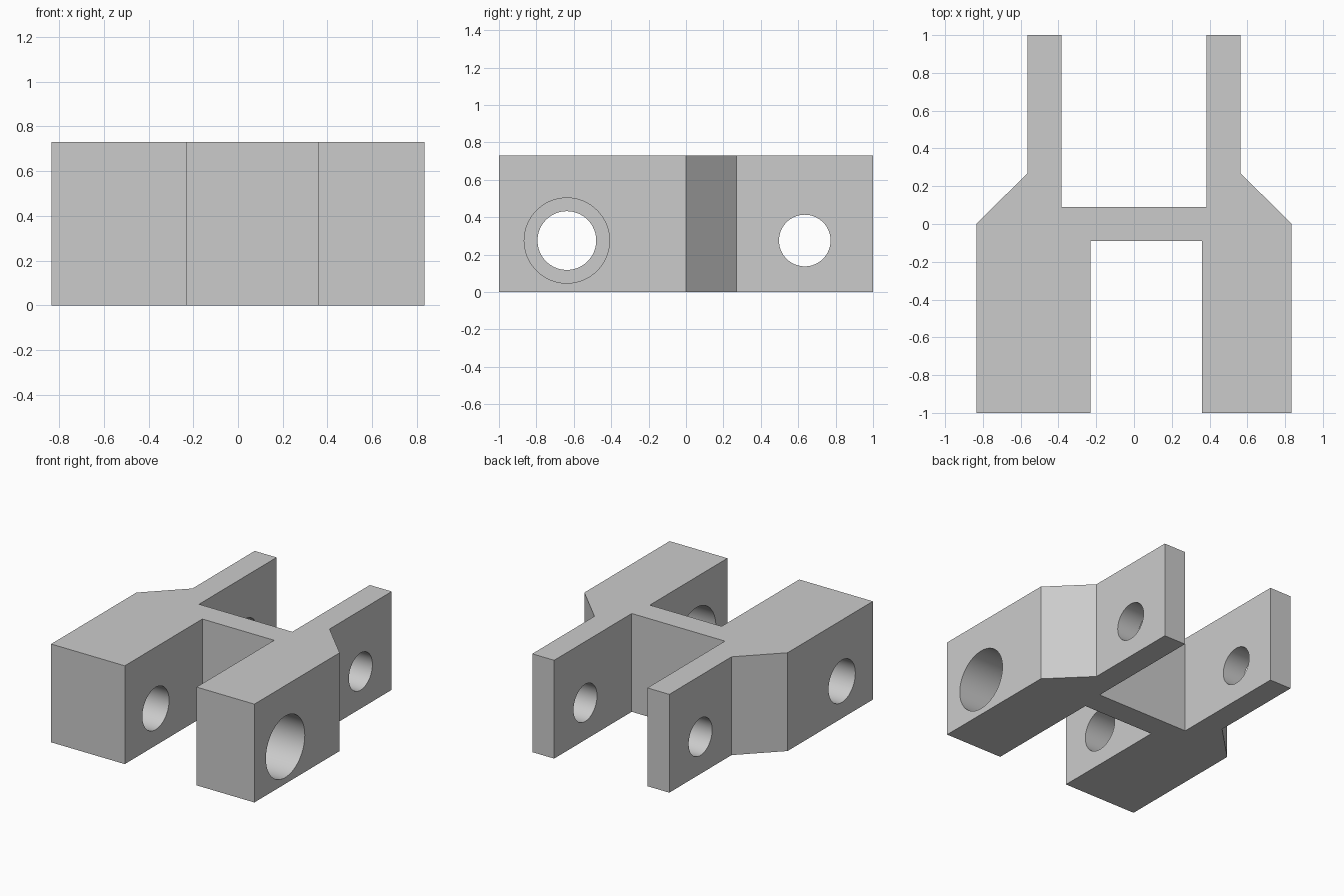
import bpy
import bmesh
import math

if "Cube" in bpy.data.objects:
    bpy.data.objects.remove(bpy.data.objects["Cube"])

HEIGHT = 0.73
HOLE_Z = 0.275

# Plain grey material
grey = bpy.data.materials.new("plain_grey")
grey.use_nodes = True
colour = (0.6, 0.6, 0.6, 1)
grey.diffuse_color = colour
grey.node_tree.nodes["Principled BSDF"].inputs["Base Color"].default_value = colour

# Plan outline of the double fork: thick front prongs, web, thin rear prongs
outline = [
    (-0.835, -1), (-0.23, -1), (-0.23, -0.09), (0.36, -0.09),
    (0.36, -1), (0.835, -1), (0.835, 0), (0.563, 0.27),
    (0.563, 1), (0.383, 1), (0.383, 0.09), (-0.383, 0.09),
    (-0.383, 1), (-0.563, 1), (-0.563, 0.27), (-0.835, 0),
]
bm = bmesh.new()
base = bm.faces.new([bm.verts.new((x, y, 0)) for x, y in outline])
top = bmesh.ops.extrude_face_region(bm, geom=[base])["geom"]
bmesh.ops.translate(bm, vec=(0, 0, HEIGHT),
                    verts=[v for v in top if isinstance(v, bmesh.types.BMVert)])
bmesh.ops.recalc_face_normals(bm, faces=bm.faces)
mesh = bpy.data.meshes.new("double_fork_bracket")
bm.to_mesh(mesh)
bm.free()
bracket = bpy.data.objects.new("double_fork_bracket", mesh)
bpy.context.collection.objects.link(bracket)
mesh.materials.append(grey)


def drill(x, y, radius):
    """Cut a round hole along x through one prong."""
    bpy.ops.mesh.primitive_cylinder_add(
        vertices=64, radius=radius, depth=0.8,
        location=(x, y, HOLE_Z), rotation=(0, math.pi / 2, 0))
    cutter = bpy.context.object
    cutter.name = "hole_cutter"
    cutter.hide_render = True
    cutter.data.materials.append(grey)
    bpy.context.view_layer.objects.active = bracket
    mod = bracket.modifiers.new("hole", "BOOLEAN")
    mod.operation = "DIFFERENCE"
    mod.solver = "EXACT"
    mod.object = cutter
    bpy.ops.object.modifier_apply(modifier=mod.name)
    bpy.data.objects.remove(cutter)


# Pin holes: the left front one is larger, the rear pair match
drill(0.6, -0.637, 0.228)
drill(-0.6, -0.637, 0.157)
for side in (-1, 1):
    drill(side * 0.5, 0.635, 0.138)

# Smooth hole walls, crisp edges elsewhere
bpy.ops.object.select_all(action="DESELECT")
bracket.select_set(True)
bpy.context.view_layer.objects.active = bracket
bpy.ops.object.shade_smooth_by_angle(angle=math.radians(30))
